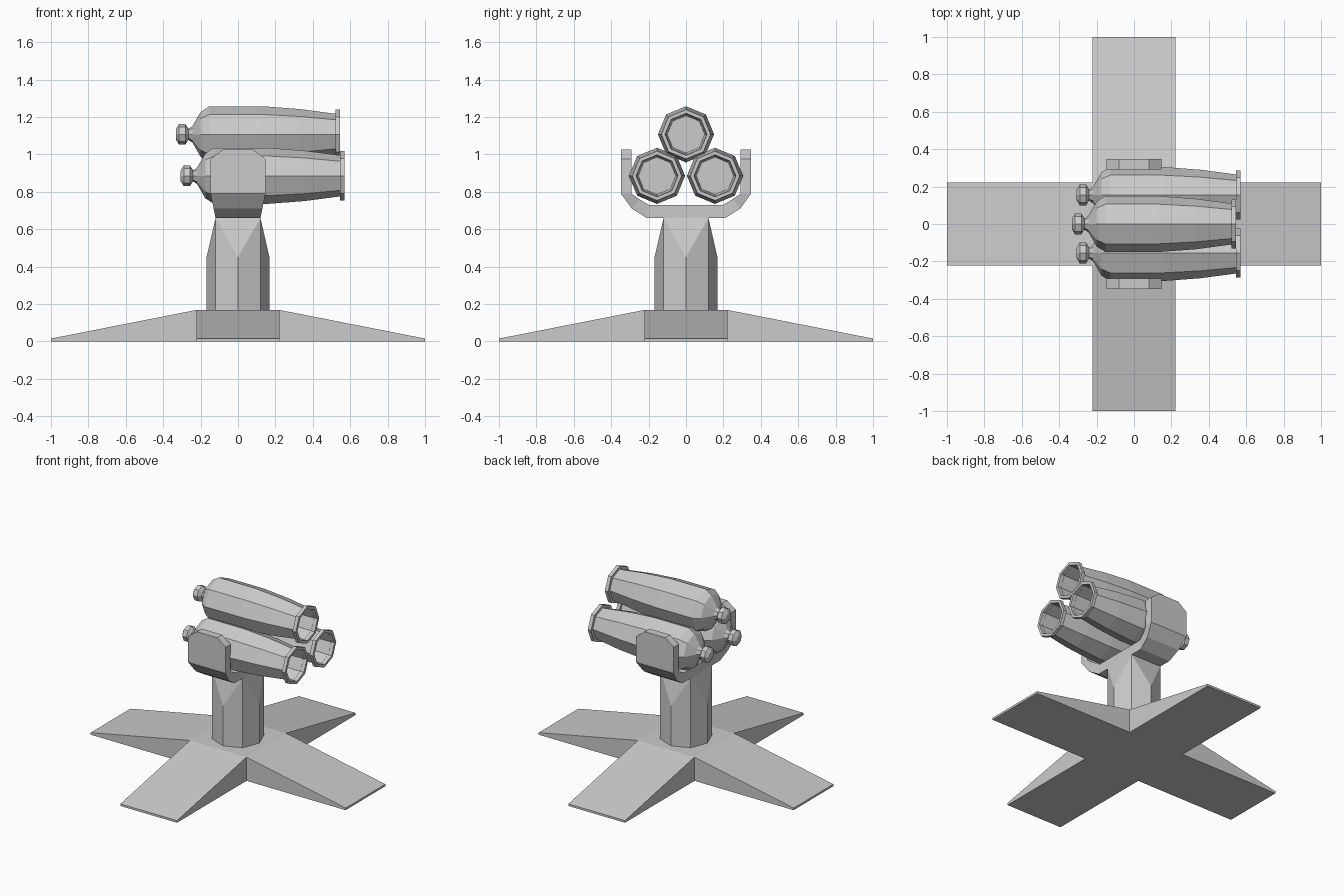
import bpy
import bmesh
from math import cos, sin, pi

if "Cube" in bpy.data.objects:
    bpy.data.objects.remove(bpy.data.objects["Cube"])


def make_object(name, bm):
    bmesh.ops.remove_doubles(bm, verts=bm.verts, dist=0.0005)
    bmesh.ops.recalc_face_normals(bm, faces=bm.faces)
    mesh = bpy.data.meshes.new(name)
    bm.to_mesh(mesh)
    bm.free()
    obj = bpy.data.objects.new(name, mesh)
    bpy.context.collection.objects.link(obj)
    return obj


def loft(name, rings):
    """Skin a list of equal-sized vertex rings and cap both ends."""
    bm = bmesh.new()
    loops = [[bm.verts.new(p) for p in ring] for ring in rings]
    for a, b in zip(loops, loops[1:]):
        n = len(a)
        for i in range(n):
            j = (i + 1) % n
            bm.faces.new((a[i], a[j], b[j], b[i]))
    bm.faces.new(loops[0])
    bm.faces.new(loops[-1])
    return make_object(name, bm)


# Cross-shaped foot: four wedge arms around a square hub
W, H, TIP = 0.222, 0.168, 0.015
bm = bmesh.new()
for k in range(4):
    c, s = round(cos(k * pi / 2)), round(sin(k * pi / 2))

    def vert(x, y, z):
        return bm.verts.new((c * x - s * y, s * x + c * y, z))

    inner = [vert(W, y, z) for y, z in ((-W, 0), (W, 0), (W, H), (-W, H))]
    outer = [vert(1, y, z) for y, z in ((-W, 0), (W, 0), (W, TIP), (-W, TIP))]
    for i in range(4):
        j = (i + 1) % 4
        bm.faces.new((inner[i], inner[j], outer[j], outer[i]))
    bm.faces.new(outer)
for z in (0, H):
    bm.faces.new([bm.verts.new((x, y, z)) for x, y in ((-W, -W), (W, -W), (W, W), (-W, W))])
make_object("cross_foot", bm)


# Octagonal post turning into a square at the top
def post_ring(z, mid):
    r = 0.12
    return [(x * (mid if y == 0 else r), y * (mid if x == 0 else r), z)
            for x, y in ((1, 0), (1, 1), (0, 1), (-1, 1), (-1, 0), (-1, -1), (0, -1), (1, -1))]


post = loft("post", [post_ring(H, 0.168), post_ring(0.45, 0.168), post_ring(0.66, 0.12)])
bm = bmesh.new()
bm.from_mesh(post.data)
slopes = [f for f in bm.faces if len(f.verts) == 4 and f.calc_center_median().z > 0.46]
for f in slopes:
    low = next(v for v in f.verts if v.co.z < 0.5 and min(abs(v.co.x), abs(v.co.y)) < 0.01)
    high = next(v for v in f.verts if v.co.z > 0.6 and min(abs(v.co.x), abs(v.co.y)) > 0.1)
    bmesh.utils.face_split(f, low, high)
bm.to_mesh(post.data)
bm.free()

# U-shaped cradle: half width in x, outer (y, z), inner (y, z)
half = [
    (0.12, (0.12, 0.66), (0.12, 0.73)),
    (0.12, (0.21, 0.66), (0.20, 0.73)),
    (0.13, (0.29, 0.71), (0.25, 0.76)),
    (0.147, (0.348, 0.79), (0.292, 0.79)),
    (0.147, (0.348, 0.975), (0.292, 0.975)),
    (0.08, (0.348, 1.025), (0.292, 1.025)),
]


def cradle_ring(section, side):
    w, (yo, zo), (yi, zi) = section
    return [(-w, side * yo, zo), (w, side * yo, zo), (w, side * yi, zi), (-w, side * yi, zi)]


loft("cradle", [cradle_ring(s, -1) for s in reversed(half)] + [cradle_ring(s, 1) for s in half])

# Octagonal barrels along x: knob, neck, body, muzzle ring, bore
profile = [
    (-0.332, 0.028), (-0.315, 0.055), (-0.282, 0.055), (-0.265, 0.03),
    (-0.243, 0.045), (-0.2, 0.12), (-0.153, 0.15), (0.13, 0.15), (0.33, 0.135),
    (0.52, 0.11), (0.52, 0.132), (0.545, 0.132), (0.545, 0.112), (0.27, 0.1),
]
for name, dx, y, z in (("barrel_top", 0, 0, 1.107),
                       ("barrel_left", 0.025, -0.155, 0.885),
                       ("barrel_right", 0.025, 0.155, 0.885)):
    loft(name, [[(px + dx, y + r * cos(i * pi / 4), z + r * sin(i * pi / 4)) for i in range(8)]
                for px, r in profile])
